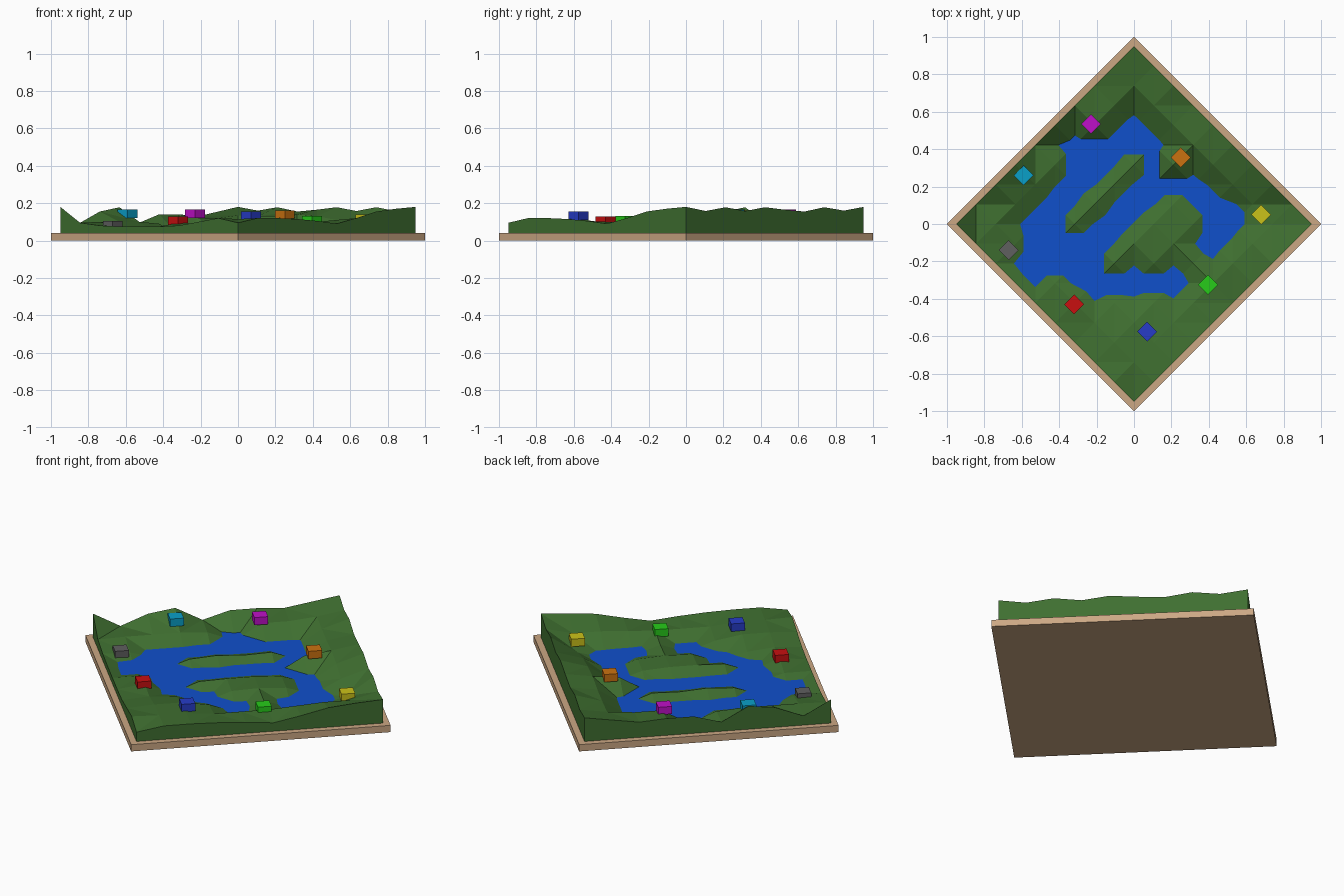
import bpy, bmesh, math

if "Cube" in bpy.data.objects:
    bpy.data.objects.remove(bpy.data.objects["Cube"])

N, HALF = 9, 0.95          # terrain cells per side, half diagonal
BASE_TOP, WATER_Z = 0.04, 0.057
STEP = HALF / N


def material(name, rgb):
    m = bpy.data.materials.new(name)
    m.diffuse_color = (*rgb, 1)
    m.use_nodes = True
    m.node_tree.nodes["Principled BSDF"].inputs["Base Color"].default_value = m.diffuse_color
    return m


def finish(name, bm, mat):
    bmesh.ops.recalc_face_normals(bm, faces=bm.faces)
    me = bpy.data.meshes.new(name)
    bm.to_mesh(me)
    bm.free()
    ob = bpy.data.objects.new(name, me)
    bpy.context.collection.objects.link(ob)
    me.materials.append(mat)
    return ob


def diamond_box(name, x, y, half, z0, z1, mat):
    """Box turned 45 degrees; half is its half diagonal."""
    bm = bmesh.new()
    bmesh.ops.create_cube(bm, size=1)
    side = half * math.sqrt(2)
    for v in bm.verts:
        v.co.x *= side
        v.co.y *= side
        v.co.z = z1 if v.co.z > 0 else z0
    ob = finish(name, bm, mat)
    ob.location = (x, y, 0)
    ob.rotation_euler.z = math.pi / 4
    return ob


# Wooden base
diamond_box("base_board", 0, 0, 1.0, 0, BASE_TOP, material("wood", (0.6, 0.39, 0.23)))

# Terrain heights in thousandths: rows run front corner to right corner, W is lake bed
W = 30
heights = [
    [95, 120, 100, 80, 75, 75, 75, 80, 95, 180],
    [120, 115, 110, 90, 95, 75, W, 75, 100, 95],
    [120, 115, 110, 75, W, W, W, W, 100, 155],
    [115, 100, 85, W, 85, W, 80, W, 100, 178],
    [105, 100, W, 85, 90, W, 90, W, 90, 95],
    [90, 100, 85, 90, 90, W, 80, W, W, 140],
    [120, 110, W, 80, 80, W, 85, W, 120, 140],
    [155, 120, W, W, W, 120, W, W, 120, 130],
    [170, 120, 75, 110, 130, 140, 130, 130, 135, 155],
    [180, 158, 178, 158, 178, 165, 155, 178, 160, 180],
]
bm = bmesh.new()
grid = [[bm.verts.new(((i - j) * STEP, -HALF + (i + j) * STEP, h / 1000))
         for j, h in enumerate(row)] for i, row in enumerate(heights)]

# Land surface, each cell split along its lower diagonal
for i in range(N):
    for j in range(N):
        a, b, c, d = grid[i][j], grid[i + 1][j], grid[i + 1][j + 1], grid[i][j + 1]
        if a.co.z + c.co.z <= b.co.z + d.co.z:
            tris = (a, b, c), (a, c, d)
        else:
            tris = (a, b, d), (b, c, d)
        for t in tris:
            bm.faces.new(t)

# Walls down to the board
rim = ([grid[i][0] for i in range(N)] + [grid[N][j] for j in range(N)]
       + [grid[i][N] for i in range(N, 0, -1)] + [grid[0][j] for j in range(N, 0, -1)])
feet = [bm.verts.new((v.co.x, v.co.y, BASE_TOP)) for v in rim]
for k in range(len(rim)):
    n = (k + 1) % len(rim)
    bm.faces.new((rim[k], feet[k], feet[n], rim[n]))
finish("terrain", bm, material("grass", (0.05, 0.16, 0.03)))

# Lake surface, hidden by the land outside the lake
bm = bmesh.new()
r = HALF - 0.02
bm.faces.new([bm.verts.new((x, y, WATER_Z)) for x, y in ((0, -r), (r, 0), (0, r), (-r, 0))])
finish("lake", bm, material("water", (0.005, 0.08, 0.6)))

# Coloured marker blocks: x, y, top height, colour
blocks = {
    "grey": (-0.67, -0.14, 0.105, (0.115, 0.115, 0.115)),
    "red": (-0.32, -0.43, 0.128, (0.58, 0.005, 0.005)),
    "cyan": (-0.59, 0.26, 0.165, (0.003, 0.35, 0.58)),
    "magenta": (-0.23, 0.535, 0.165, (0.52, 0.005, 0.58)),
    "orange": (0.25, 0.355, 0.162, (0.6, 0.17, 0.005)),
    "yellow": (0.68, 0.05, 0.14, (0.6, 0.54, 0.01)),
    "blue": (0.07, -0.575, 0.155, (0.02, 0.045, 0.58)),
    "green": (0.395, -0.325, 0.13, (0.02, 0.6, 0.01)),
}
for name, (x, y, top, rgb) in blocks.items():
    diamond_box(name + "_block", x, y, 0.053, top - 0.045, top, material(name, rgb))
